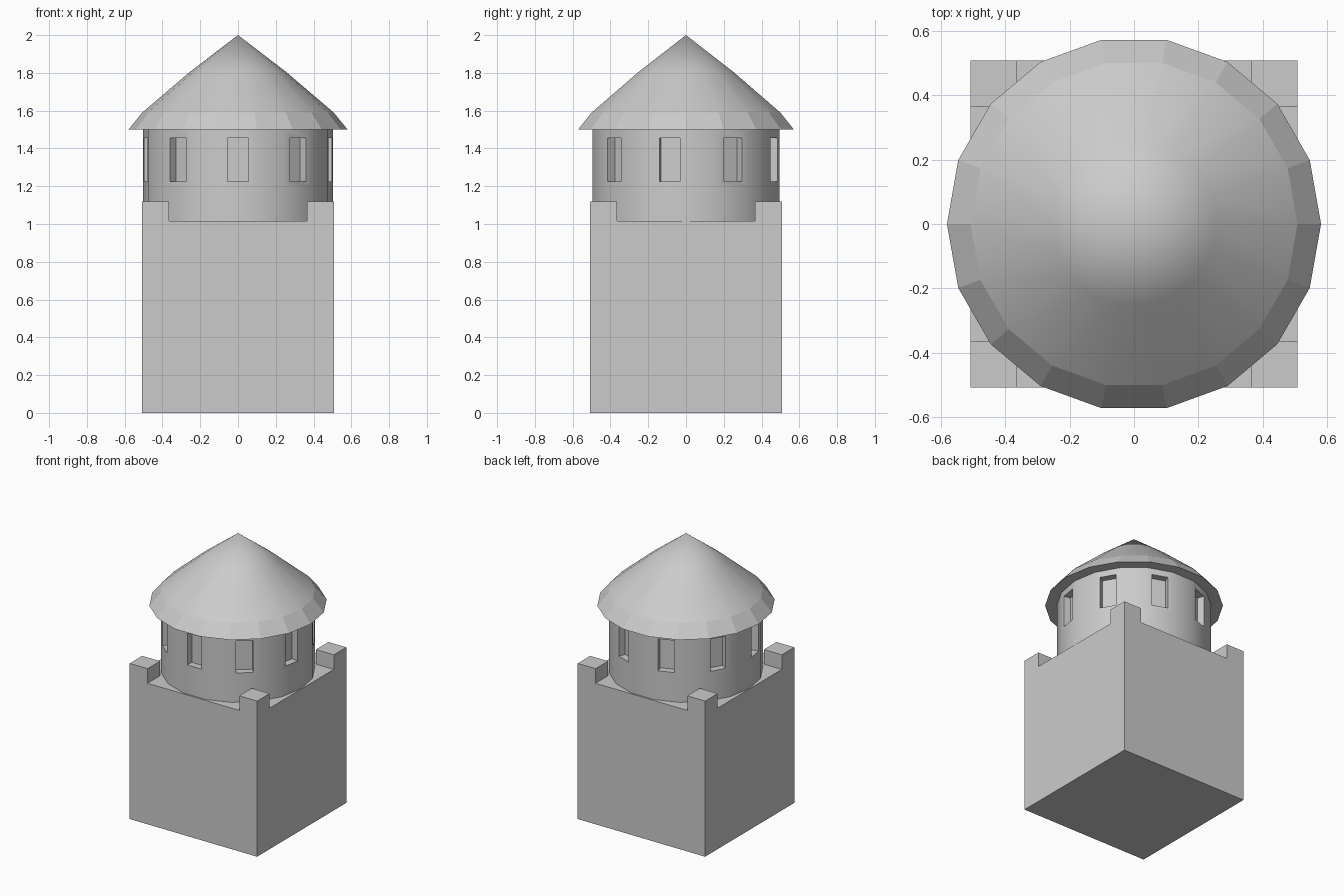
import bpy, bmesh
from math import radians, cos, sin, pi
from mathutils import Matrix

if "Cube" in bpy.data.objects:
    bpy.data.objects.remove(bpy.data.objects["Cube"])

SIDES = 18


def finish(bm, name):
    bmesh.ops.recalc_face_normals(bm, faces=bm.faces[:])
    mesh = bpy.data.meshes.new(name)
    bm.to_mesh(mesh)
    bm.free()
    obj = bpy.data.objects.new(name, mesh)
    bpy.context.collection.objects.link(obj)
    return obj


def lathe(name, profile, tip=None):
    """Closed 18-sided solid from (radius, z) rings, optionally ending in a point."""
    bm = bmesh.new()
    rings = [[bm.verts.new((r * cos(2 * pi * i / SIDES), r * sin(2 * pi * i / SIDES), z))
              for i in range(SIDES)] for r, z in profile]
    bm.faces.new(rings[0][::-1])
    for k, (a, b) in enumerate(zip(rings, rings[1:])):
        for i in range(SIDES):
            j = (i + 1) % SIDES
            bm.faces.new((a[i], a[j], b[j], b[i])).smooth = k > 0 or tip is None
    if tip is None:
        bm.faces.new(rings[-1])
    else:
        t = bm.verts.new((0, 0, tip))
        for i in range(SIDES):
            bm.faces.new((rings[-1][i], rings[-1][(i + 1) % SIDES], t)).smooth = True
    return finish(bm, name)


def activate(obj):
    bpy.ops.object.select_all(action='DESELECT')
    obj.select_set(True)
    bpy.context.view_layer.objects.active = obj


# Square base with four raised corner blocks
HALF, INNER, FLOOR, BLOCK_TOP = 0.507, 0.365, 1.015, 1.12
bm = bmesh.new()
bmesh.ops.create_cube(bm, size=1, matrix=Matrix.Translation((0, 0, FLOOR / 2))
                      @ Matrix.Diagonal((2 * HALF, 2 * HALF, FLOOR, 1)))
for axis in ((1, 0, 0), (0, 1, 0)):
    for s in (-INNER, INNER):
        bmesh.ops.bisect_plane(bm, geom=bm.verts[:] + bm.edges[:] + bm.faces[:],
                               plane_co=[s * c for c in axis], plane_no=axis)
corners = []
for f in bm.faces:
    c = f.calc_center_median()
    if c.z > FLOOR - 0.001 and min(abs(c.x), abs(c.y)) > INNER:
        corners.append(f)
raised = bmesh.ops.extrude_discrete_faces(bm, faces=corners)['faces']
bmesh.ops.translate(bm, vec=(0, 0, BLOCK_TOP - FLOOR),
                    verts=list({v for f in raised for v in f.verts}))
bmesh.ops.remove_doubles(bm, verts=bm.verts[:], dist=1e-5)
bmesh.ops.dissolve_limit(bm, angle_limit=radians(1), verts=bm.verts[:], edges=bm.edges[:])
finish(bm, "square_base")

# Round upper storey
drum = lathe("round_storey", [(0.503, 1.0), (0.503, 1.2), (0.503, 1.51)])

# Nine window recesses, one on every second facet
apothem = 0.503 * cos(pi / SIDES)
bm = bmesh.new()
for i in range(9):
    bmesh.ops.create_cube(bm, size=1, matrix=Matrix.Rotation(radians(40 * i), 4, 'Z')
                          @ Matrix.Translation((0, -apothem, 1.34))
                          @ Matrix.Diagonal((0.11, 0.1, 0.23, 1)))
cutter = finish(bm, "window_cutter")
cutter.hide_render = True
cut = drum.modifiers.new("windows", 'BOOLEAN')
cut.operation = 'DIFFERENCE'
cut.solver = 'EXACT'
cut.object = cutter
activate(drum)
bpy.ops.object.modifier_apply(modifier=cut.name)
bpy.data.objects.remove(cutter)
bpy.ops.object.shade_smooth_by_angle(angle=radians(30))

# Conical roof: flat faceted eave, smooth cone above
lathe("conical_roof", [(0.58, 1.5), (0.507, 1.59), (0.255, 1.805)], tip=2.0)
